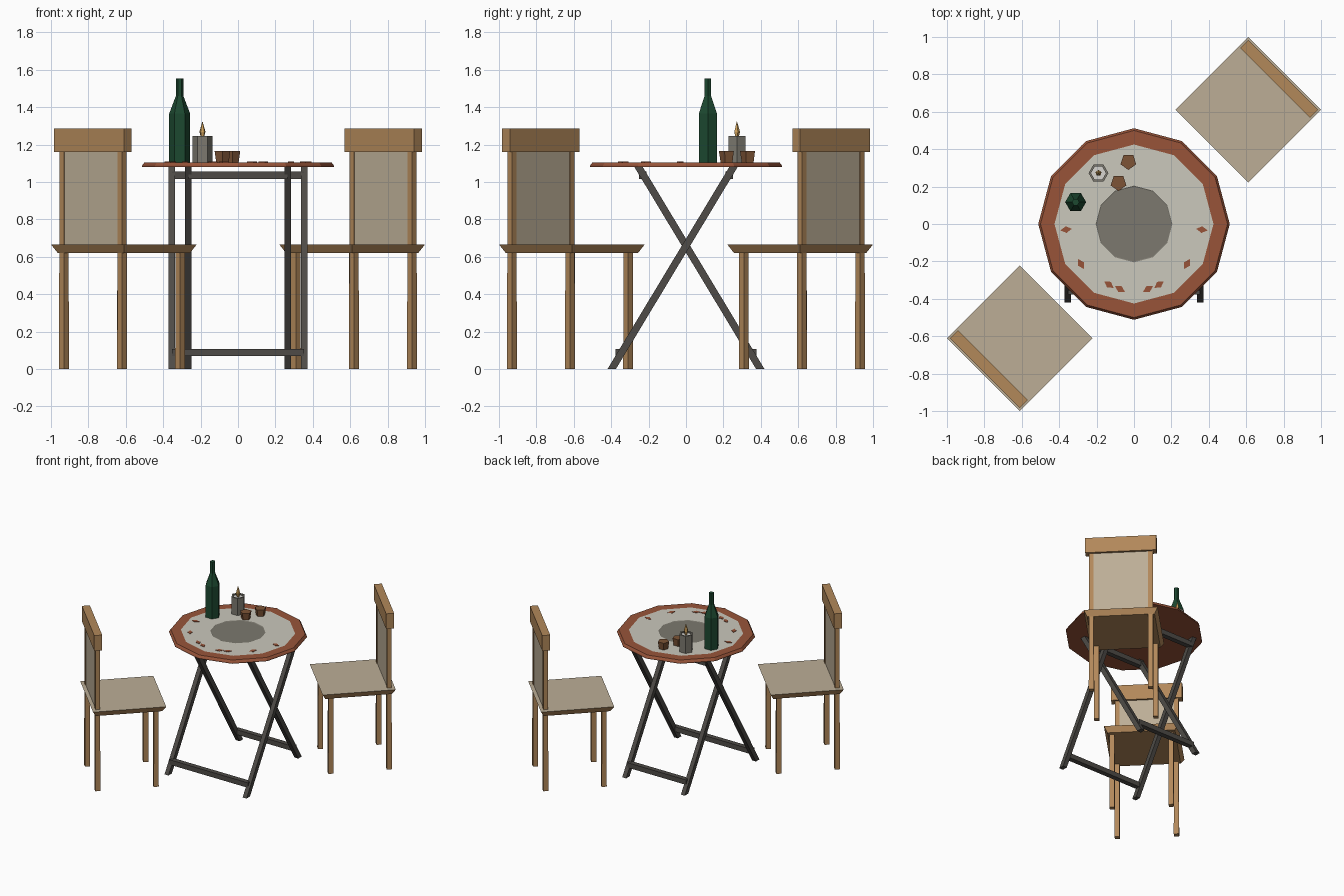
import bpy, bmesh, math
from mathutils import Matrix, Vector

if "Cube" in bpy.data.objects:
    bpy.data.objects.remove(bpy.data.objects["Cube"])


def mat(name, r, g, b):
    m = bpy.data.materials.new(name)
    lin = [((c / 255 + 0.055) / 1.055) ** 2.4 for c in (r, g, b)]
    m.diffuse_color = (*lin, 1)
    m.use_nodes = True
    m.node_tree.nodes["Principled BSDF"].inputs["Base Color"].default_value = m.diffuse_color
    return m


WOOD = mat("light wood", 178, 136, 90)
FABRIC = mat("beige fabric", 188, 174, 150)
RUST = mat("rust red", 152, 84, 57)
STONE = mat("pale stone", 203, 200, 188)
GREY = mat("warm grey", 124, 121, 111)
IRON = mat("dark iron", 78, 75, 71)
GLASS = mat("bottle green", 28, 72, 48)
WAX = mat("candle wax", 215, 213, 208)
FLAME = mat("flame gold", 205, 160, 90)
CUP = mat("brown clay", 125, 84, 54)


def finish(bm, name, mats, matrix=None):
    bmesh.ops.recalc_face_normals(bm, faces=bm.faces)
    if matrix is not None:
        bm.transform(matrix)
    me = bpy.data.meshes.new(name)
    bm.to_mesh(me)
    bm.free()
    for m in mats:
        me.materials.append(m)
    ob = bpy.data.objects.new(name, me)
    bpy.context.collection.objects.link(ob)
    return ob


def loft(name, sections, mats, matrix=None, colour=None):
    """Skin a stack of equal-sized point rings and cap both ends."""
    bm = bmesh.new()
    rings = [[bm.verts.new(p) for p in s] for s in sections]
    n = len(rings[0])
    for k, (a, b) in enumerate(zip(rings, rings[1:])):
        for i in range(n):
            j = (i + 1) % n
            f = bm.faces.new((a[i], a[j], b[j], b[i]))
            f.material_index = colour[k] if colour else 0
    bm.faces.new(rings[0][::-1])
    top = bm.faces.new(rings[-1])
    top.material_index = colour[-1] if colour else 0
    return finish(bm, name, mats, matrix)


def rect(cx, cy, hx, hy, z):
    return [(cx - hx, cy - hy, z), (cx + hx, cy - hy, z),
            (cx + hx, cy + hy, z), (cx - hx, cy + hy, z)]


def box(name, x, y, z, m, matrix=None):
    c, h = [(x[0] + x[1]) / 2, (y[0] + y[1]) / 2], [(x[1] - x[0]) / 2, (y[1] - y[0]) / 2]
    return loft(name, [rect(*c, *h, z[0]), rect(*c, *h, z[1])], [m], matrix)


def turned(name, profile, n, at, mats, start=0.0, colour=None):
    """Low-poly turned shape from (radius, z) pairs."""
    rings = [[(at[0] + r * math.cos(start + 2 * math.pi * i / n),
               at[1] + r * math.sin(start + 2 * math.pi * i / n), z)
              for i in range(n)] for r, z in profile]
    return loft(name, rings, mats, None, colour)


# Table top: twelve-sided, coloured in rings
turned("table_top", [(0.512, 1.08), (0.512, 1.088), (0.50, 1.105), (0.425, 1.105), (0.205, 1.105), (0.20, 1.102)],
       12, (0, 0), [RUST, STONE, GREY], 0, [0, 0, 0, 1, 2, 2])

# Petals scattered on the table: thin rhombic plates
petals = [(0.363, -0.03, -10), (0.283, -0.214, 55), (0.134, -0.326, 25), (0.075, -0.348, -35 + 60)]
petals = [(0.363, -0.030, -8), (0.283, -0.214, 60), (0.134, -0.324, 35), (0.075, -0.348, 30)]
for i, (x, y, a) in enumerate(petals):
    for s, side in ((1, "right"), (-1, "left")):
        M = Matrix.Translation((s * x, y, 0)) @ Matrix.Rotation(math.radians(s * a), 4, 'Z')
        flat = [(-0.031, 0), (0, -0.018), (0.031, 0), (0, 0.018)]
        loft(f"petal_{side}_{i}", [[(u, v, z) for u, v in flat] for z in (1.104, 1.108)], [RUST], M)

# Folding table frame: two crossed frames of slanted legs and cross bars
for name, hx, s in (("outer", 0.353, 1), ("inner", 0.265, -1)):
    for side in (-1, 1):
        loft(f"{name}_table_leg", [rect(side * hx, s * -0.397, 0.0175, 0.0225, 0),
                                   rect(side * hx, s * 0.255, 0.0175, 0.0225, 1.082)], [IRON])
    for part, y, z in (("lower", -0.358, 0.088), ("upper", 0.232, 1.035)):
        box(f"{name}_{part}_bar", (-hx, hx), (s * y - 0.02, s * y + 0.02), (z - 0.02, z + 0.02), IRON)

# Chairs: built along +x (away from the table), then turned to each corner
for name, deg in (("back", 45), ("front", 225)):
    R = Matrix.Rotation(math.radians(deg), 4, 'Z')
    c = 0.863
    loft(f"{name}_chair_seat", [rect(c, 0, 0.25, 0.25, 0.62), rect(c, 0, 0.275, 0.275, 0.665)],
         [WOOD, FABRIC], R, [0, 1])
    for t in (-1, 1):
        for r, part in ((0.657, "inner"), (1.096, "outer")):
            loft(f"{name}_chair_{part}_leg", [rect(r, t * 0.22, 0.019, 0.019, 0),
                                              rect(r, t * 0.22, 0.0175, 0.0175, 0.63)], [WOOD], R)
        box(f"{name}_chair_back_post", (1.079, 1.113), (t * 0.22 - 0.017, t * 0.22 + 0.017),
            (0.66, 1.17), WOOD, R)
    box(f"{name}_chair_back_panel", (1.083, 1.109), (-0.21, 0.21), (0.66, 1.17), FABRIC, R)
    box(f"{name}_chair_top_rail", (1.0675, 1.1275), (-0.264, 0.264), (1.16, 1.285), WOOD, R)

# Bottle
turned("bottle", [(0.056, 1.105), (0.056, 1.365), (0.02, 1.46), (0.02, 1.552)], 6, (-0.312, 0.117), [GLASS])

# Candle in a holder with a recessed wax top, and its flame
spot = (-0.19, 0.272)
turned("candle_holder", [(0.053, 1.105), (0.053, 1.245), (0.04, 1.245), (0.04, 1.235)], 6, spot,
       [GREY, WAX], 0, [0, 0, 0, 1])
turned("candle_flame", [(0.007, 1.23), (0.017, 1.268), (0.001, 1.322)], 5, spot, [FLAME], math.pi / 2)

# Two small cups
for i, at in enumerate(((-0.03, 0.333), (-0.083, 0.22))):
    turned(f"cup_{i}", [(0.035, 1.105), (0.044, 1.164)], 5, at, [CUP], -math.pi / 2)
